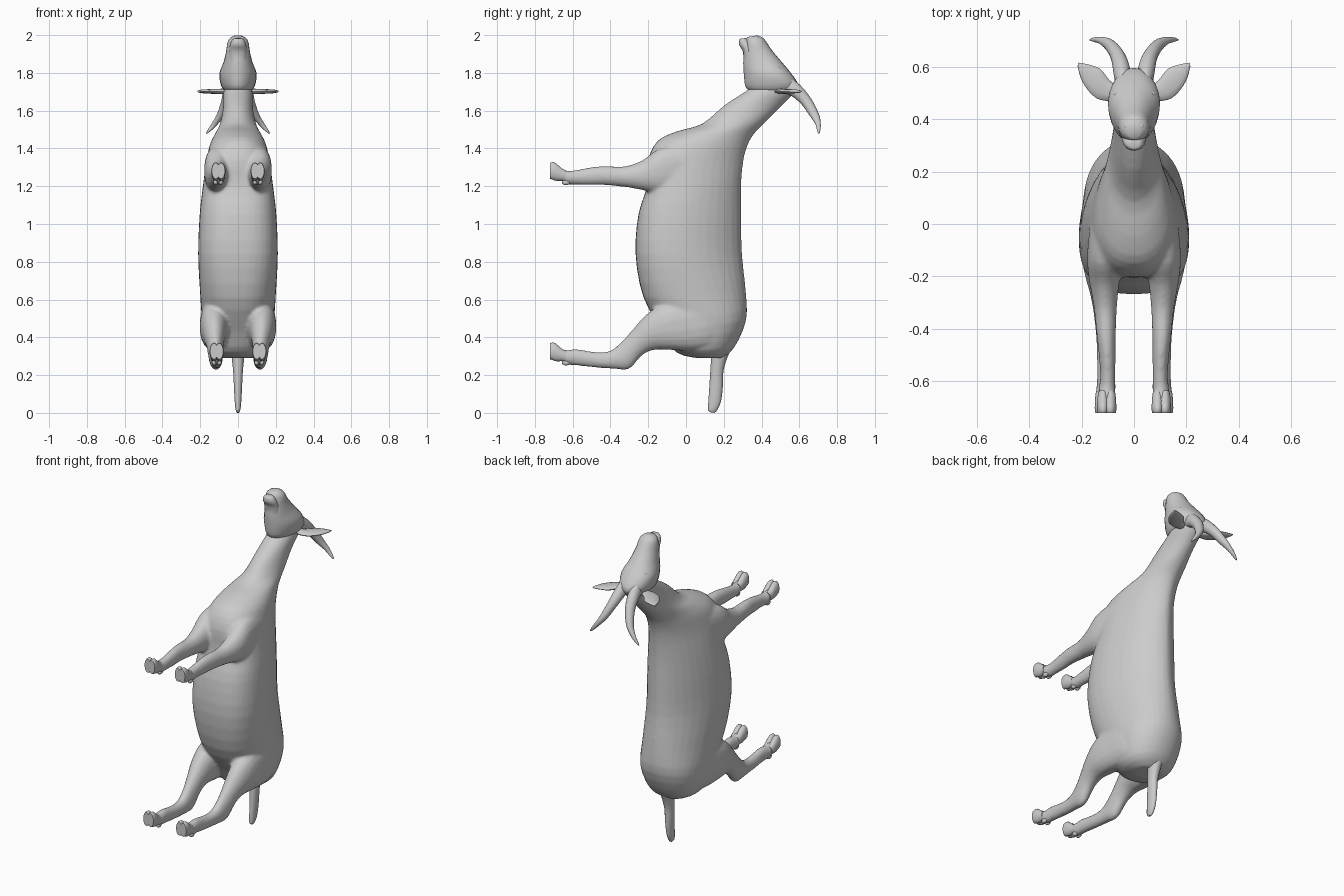
import bpy, bmesh, math
from mathutils import Vector

coat = bpy.data.materials.new("light_grey_coat")
coat.diffuse_color = (0.6, 0.6, 0.6, 1)


def finish(name, bm, angle=50):
    bmesh.ops.recalc_face_normals(bm, faces=bm.faces)
    me = bpy.data.meshes.new(name)
    bm.to_mesh(me)
    bm.free()
    me.materials.append(coat)
    ob = bpy.data.objects.new(name, me)
    bpy.context.collection.objects.link(ob)
    bpy.ops.object.select_all(action='DESELECT')
    ob.select_set(True)
    bpy.context.view_layer.objects.active = ob
    bpy.ops.object.shade_smooth_by_angle(angle=math.radians(angle))
    return ob


def spline(a, b, c, d, t):
    return 0.5 * (2 * b + (c - a) * t + (2 * a - 5 * b + 4 * c - d) * t * t
                  + (3 * b - a - 3 * c + d) * t ** 3)


def loft(name, rings, sides=20, steps=3, angle=50):
    """Skin smooth egg-shaped rings: centre, axis_a, axis_b, (skew, two powers)."""
    n, fine = len(rings), []
    for i in range(n - 1):
        q = [rings[max(0, min(n - 1, i + k))] for k in (-1, 0, 1, 2)]
        for s in range(steps):
            fine.append([spline(*[r[j] for r in q], s / steps) for j in range(4)])
    fine.append(rings[-1])
    bm, loops = bmesh.new(), []
    for c, a, b, (skew, p_plus, p_minus) in fine:
        loop = []
        for k in range(sides):
            u = 2 * math.pi * (k + 0.001) / sides
            power = p_plus if math.cos(u) > 0 else p_minus
            cu, su = [math.copysign(abs(f) ** (2 / power), f)
                      for f in (math.cos(u), math.sin(u))]
            stretch = 1 + skew if cu > 0 else 1 - skew
            loop.append(bm.verts.new(c + a * (cu * stretch - skew) + b * su))
        loops.append(loop)
    for p, q in zip(loops, loops[1:]):
        for k in range(sides):
            m = (k + 1) % sides
            bm.faces.new((p[k], p[m], q[m], q[k]))
    bm.faces.new(loops[0])
    bm.faces.new(loops[-1])
    return finish(name, bm, angle)


def side_rings(rows, sx=1, dx=0.0, dz=0.0, shapes=((0, 2, 2),)):
    """Rows: y, z of one edge, y, z of the other edge, half width, centre x."""
    out = []
    for i, (y1, z1, y2, z2, hw, *x) in enumerate(rows):
        cx = sx * ((x[0] if x else 0) + dx)
        p, q = Vector((cx, y1, z1 + dz)), Vector((cx, y2, z2 + dz))
        out.append(((p + q) / 2, (p - q) / 2, Vector((hw, 0, 0)),
                    Vector(shapes[min(i, len(shapes) - 1)])))
    return out


def ball(name, centre, r):
    bm = bmesh.new()
    bmesh.ops.create_uvsphere(bm, u_segments=12, v_segments=8, radius=1)
    for v in bm.verts:
        v.co = Vector(centre) + Vector([v.co[i] * r[i] for i in range(3)])
    return finish(name, bm, 180)


def fuse(name, parts, voxel, rounds):
    """Merge overlapping parts into one skin and soften the joins."""
    bpy.ops.object.select_all(action='DESELECT')
    for p in parts:
        p.select_set(True)
    body = bpy.context.view_layer.objects.active = parts[0]
    bpy.ops.object.join()
    body.name = name
    remesh = body.modifiers.new("one_skin", 'REMESH')
    remesh.mode, remesh.voxel_size, remesh.use_smooth_shade = 'VOXEL', voxel, True
    soften = body.modifiers.new("soften", 'SMOOTH')
    soften.factor, soften.iterations = 0.5, rounds


# Torso and neck, rump to throat: narrow spine, full belly
rump, barrel, neck = (0, 2.1, 2.1), (.2, 1.75, 2.6), (0, 2, 2)
skin = [loft("torso_and_neck", side_rings([
    (.19, .29, .06, .29, .08), (.255, .345, -.05, .32, .15),
    (.318, .49, -.12, .43, .187), (.317, .64, -.225, .61, .200),
    (.297, .84, -.267, .84, .211), (.292, 1.05, -.252, 1.05, .203),
    (.292, 1.20, -.207, 1.20, .186), (.302, 1.32, -.20, 1.34, .168),
    (.32, 1.40, -.15, 1.44, .148), (.355, 1.47, -.05, 1.49, .12),
    (.42, 1.54, .085, 1.53, .094), (.50, 1.62, .205, 1.63, .078),
    (.57, 1.69, .32, 1.705, .077), (.585, 1.72, .37, 1.75, .07)],
    shapes=[rump] * 3 + [(.1, 1.95, 2.4)] + [barrel] * 4 + [(.15, 1.8, 2.2), (.1, 1.9, 2), neck]),
    sides=36)]

# Head, lower jaw
loft("head", side_rings([
    (.565, 1.69, .36, 1.70, .06), (.595, 1.735, .318, 1.72, .088),
    (.555, 1.80, .307, 1.785, .099), (.505, 1.86, .303, 1.85, .077),
    (.455, 1.92, .306, 1.905, .063), (.425, 1.965, .312, 1.945, .057),
    (.408, 1.985, .317, 1.975, .046), (.378, 1.999, .325, 1.99, .024)],
    shapes=[neck, (-.15, 2.1, 1.9), (-.2, 2.2, 1.9), (-.1, 2.1, 2), neck]), sides=24)
loft("lower_jaw", side_rings([
    (.40, 1.83, .304, 1.83, .05), (.36, 1.91, .302, 1.91, .047),
    (.345, 1.95, .281, 1.948, .042), (.326, 1.978, .283, 1.976, .030),
    (.315, 1.984, .292, 1.982, .014)]), sides=16)

# Tail
loft("tail", side_rings([
    (.27, .40, .13, .36, .045), (.222, .30, .132, .285, .034),
    (.198, .22, .128, .21, .026), (.195, .14, .123, .13, .022),
    (.185, .06, .117, .04, .017), (.165, .015, .118, .012, .012),
    (.15, 0, .13, .003, .005)]), sides=14)

front_leg = [
    (.16, 1.42, .13, 1.25, .04, .085), (.06, 1.425, .03, 1.20, .063, .098),
    (-.05, 1.42, -.05, 1.175, .069, .105),
    (-.15, 1.395, -.13, 1.163, .067, .112), (-.23, 1.338, -.22, 1.177, .057, .113),
    (-.325, 1.305, -.31, 1.194, .044, .109), (-.43, 1.307, -.43, 1.206, .036, .106),
    (-.50, 1.301, -.50, 1.206, .032, .102), (-.58, 1.286, -.58, 1.209, .029, .10),
    (-.63, 1.282, -.63, 1.210, .032, .102), (-.67, 1.297, -.665, 1.233, .032, .104)]
hind_leg = [
    (.20, .64, .22, .40, .04, .11), (.09, .64, .13, .345, .07, .120),
    (-.03, .61, .03, .328, .077, .123),
    (-.14, .569, -.08, .333, .075, .126), (-.22, .512, -.17, .333, .061, .126),
    (-.29, .432, -.235, .303, .046, .122), (-.347, .372, -.30, .232, .038, .118),
    (-.40, .330, -.38, .233, .033, .115), (-.47, .321, -.47, .239, .030, .112),
    (-.58, .338, -.58, .251, .029, .111), (-.63, .332, -.63, .255, .032, .112),
    (-.67, .345, -.665, .278, .032, .113)]
toe = [
    (-.635, 1.283, -.64, 1.225, .018), (-.66, 1.296, -.655, 1.229, .021),
    (-.69, 1.323, -.685, 1.228, .023), (-.71, 1.327, -.71, 1.236, .023),
    (-.72, 1.323, -.72, 1.239, .021)]

for side, sx in (("left", 1), ("right", -1)):
    # Legs with cloven hooves and dewclaws
    for part, rows, cx, dz in (("front", front_leg, .104, 0), ("hind", hind_leg, .113, -.955)):
        boxy = [(0, 2.3, 2.3)] * 4 + [neck]
        skin.append(loft(f"{part}_leg_{side}", side_rings(rows, sx, shapes=boxy), sides=18))
        for toe_name, off in (("inner", -.014), ("outer", .014)):
            tag = f"{part}_{toe_name}_{side}"
            loft("hoof_" + tag, side_rings(toe, sx, cx + off, dz), sides=14, steps=2)
            ball("dewclaw_" + tag, (sx * (cx + off), -.635, 1.221 + dz), (.012, .022, .015))

    # Curved horn growing out of the crown
    loft("horn_" + side, side_rings([
        (.555, 1.775, .50, 1.70, .026, .044), (.605, 1.735, .555, 1.68, .033, .046),
        (.662, 1.665, .610, 1.635, .029, .060), (.703, 1.585, .657, 1.57, .023, .090),
        (.713, 1.535, .685, 1.528, .018, .122), (.712, 1.50, .693, 1.498, .012, .148),
        (.706, 1.48, .699, 1.48, .005, .165)], sx), sides=16)

    # Flat leaf-shaped ear
    ear = [(.065, .525, .065, .475, .014), (.095, .55, .10, .469, .014),
           (.125, .588, .142, .479, .013), (.155, .603, .178, .513, .011),
           (.187, .611, .203, .556, .009), (.212, .615, .215, .602, .004)]
    loft("ear_" + side, [
        (Vector((sx * (x1 + x2) / 2, (y1 + y2) / 2, 1.702)),
         Vector((sx * (x1 - x2) / 2, (y1 - y2) / 2, 0)), Vector((0, 0, t)), Vector(neck))
        for x1, y1, x2, y2, t in ear], sides=12)

    # Eye and nostril rim
    ball("eye_" + side, (sx * .070, .494, 1.815), (.012, .012, .013))
    ball("nostril_" + side, (sx * .026, .372, 1.982), (.013, .016, .011))

# One continuous hide over torso, neck and legs
fuse("torso_neck_and_legs", skin, .010, 4)
